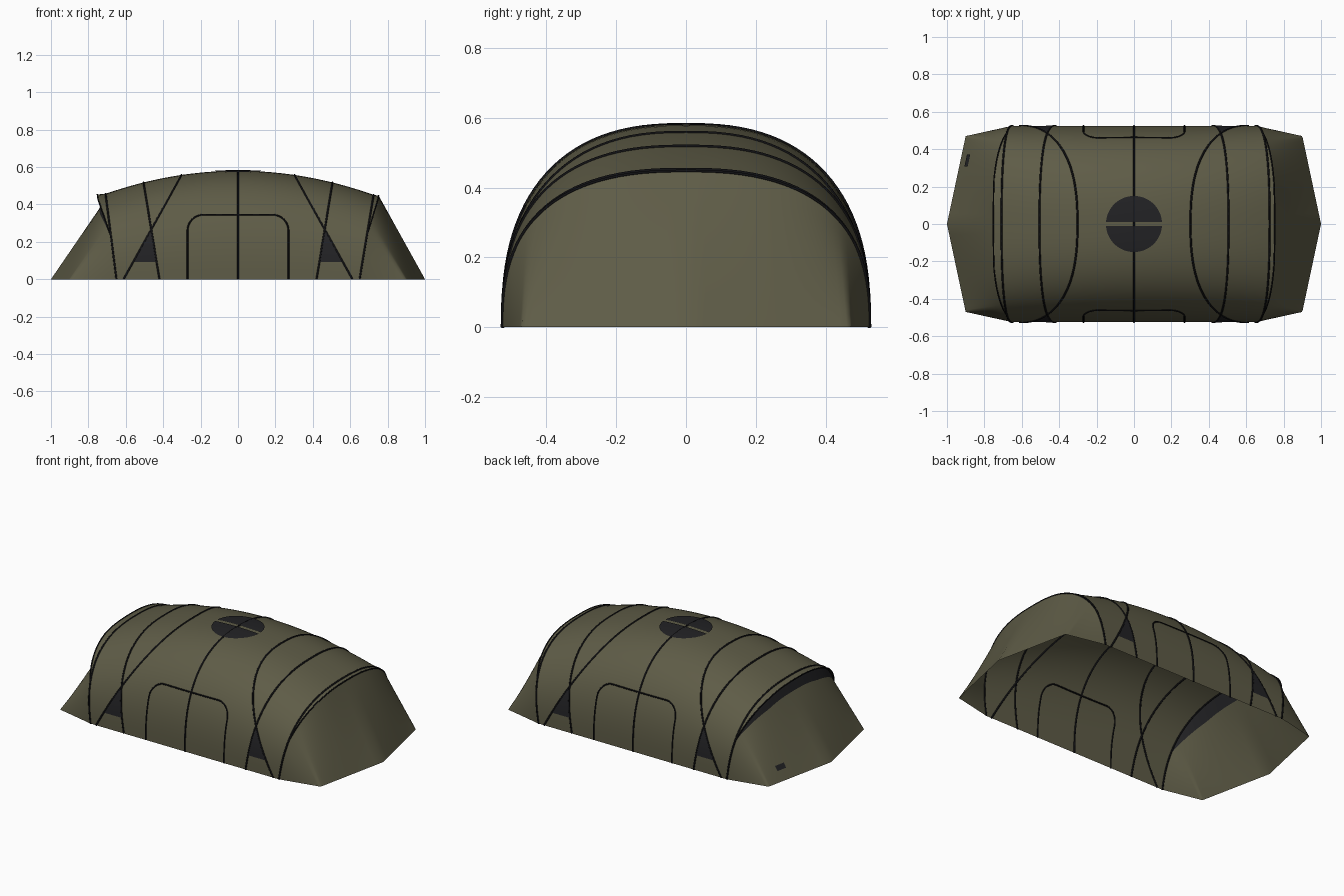
import bpy, math
from mathutils import Vector

if "Cube" in bpy.data.objects:
    bpy.data.objects.remove(bpy.data.objects["Cube"])

W, N = 0.525, 2.5          # half width and roundness of the cross-section
STEPS = 56


def material(name, col):
    m = bpy.data.materials.new(name)
    m.diffuse_color = (*col, 1)
    m.use_nodes = True
    m.node_tree.nodes["Principled BSDF"].inputs["Base Color"].default_value = m.diffuse_color
    return m


OLIVE = material("olive fabric", (0.112, 0.106, 0.062))
MESH = material("dark mesh", (0.016, 0.016, 0.018))
BLACK = material("black pole", (0.005, 0.005, 0.006))


def ridge(x):
    return 0.58 - 0.245 * x * x


def section(t):
    """Unit cross-section: y and height fraction at angle t."""
    c, s = math.cos(t), max(0.0, math.sin(t))
    return W * math.copysign(abs(c) ** (2 / N), c), s ** (2 / N)


def arch_point(xb, xt, t):
    """Point on the roof in a leaning plane, from xb at the ground to xt on top."""
    y, f = section(t)
    x = xb
    for _ in range(8):
        x = xb + (xt - xb) * ridge(x) * f / ridge(xt)
    return Vector((x, y, ridge(x) * f))


def arch(xb, xt):
    return [arch_point(xb, xt, math.pi * i / STEPS) for i in range(STEPS + 1)]


def sheet(name, rows, mat):
    """Smooth grid surface through equal-length rows of points."""
    n = len(rows[0])
    verts = [tuple(p) for r in rows for p in r]
    faces = [(i * n + j, i * n + j + 1, (i + 1) * n + j + 1, (i + 1) * n + j)
             for i in range(len(rows) - 1) for j in range(n - 1)]
    me = bpy.data.meshes.new(name)
    me.from_pydata(verts, [], faces)
    me.materials.append(mat)
    me.shade_smooth()
    ob = bpy.data.objects.new(name, me)
    bpy.context.collection.objects.link(ob)
    return ob


def tube(name, pts, r=0.0055):
    cu = bpy.data.curves.new(name, 'CURVE')
    cu.dimensions = '3D'
    cu.bevel_depth = r
    cu.bevel_resolution = 1
    cu.use_fill_caps = True
    sp = cu.splines.new('POLY')
    sp.points.add(len(pts) - 1)
    for q, p in zip(sp.points, pts):
        q.co = (*p, 1)
    cu.materials.append(BLACK)
    ob = bpy.data.objects.new(name, cu)
    bpy.context.collection.objects.link(ob)


def lerp_rows(a, b, k):
    return [[p.lerp(q, i / k) for p, q in zip(a, b)] for i in range(k + 1)]


def wall(x, z, side, off=0.003):
    """Point on the side wall at a given x and z."""
    y = W * (1 - (z / ridge(x)) ** N) ** (1 / N) + off
    return Vector((x, side * y, z + off * 0.4))


# main body
TOP = {-1: 0.708, 1: 0.725}
rows = []
for i in range(33):
    u = -1 + i / 16
    rows.append(arch(0.65 * u, TOP[1 if u > 0 else -1] * u))
sheet("tent_body", rows, OLIVE)

# poles across the roof
tube("pole_middle", arch(0, 0))
for s, label in ((-1, "left"), (1, "right")):
    tube("pole_end_" + label, arch(s * 0.65, s * TOP[s]))
    tube("pole_upright_" + label, arch(s * 0.42, s * 0.505))
    tube("pole_slanted_" + label, arch(s * 0.612, s * 0.302))


# end panels with a short brim over each
def ground_point(p, s):
    f = p.z / 0.455
    side = 1 if p.y >= 0 else -1
    if abs(p.y) > 0.44:
        t = min(1.0, f / 0.66)
        return Vector((s * (0.65 + 0.25 * t), side * (W - 0.055 * t), 0))
    y = p.y * 0.47 / 0.44
    return Vector((s * (1 - 0.1 * abs(y) / 0.47), y, 0))


for s, label in ((-1, "left"), (1, "right")):
    rim = arch(s * 0.65, s * TOP[s])
    reach = 0.752 - TOP[s]
    wt = [min(1.0, max(0.0, (p.z / 0.455 - 0.5) / 0.45)) for p in rim]
    edge = [p + Vector((s * reach * w, 0, -0.004 * w)) for p, w in zip(rim, wt)]
    sheet("brim_" + label, lerp_rows(rim, edge, 2), OLIVE)
    tube("brim_piping_" + label, [p for p, w in zip(edge, wt) if w > 0], 0.004)
    if s < 0:   # left end has an open dark mesh strip below the brim
        top = [p + Vector((-0.034 * w, 0, -0.08 * w)) for p, w in zip(rim, wt)]
        sheet("end_mesh_vent", lerp_rows(rim, top, 2), MESH)
    else:
        top = edge
    base = [ground_point(p, s) for p in rim]
    sheet("end_panel_" + label, lerp_rows(top, base, 8), OLIVE)

# doors and triangular mesh windows on both long sides
for side, label in ((-1, "front"), (1, "back")):
    half, high, r = 0.27, 0.345, 0.085
    path = [(-half, z * (high - r) / 8) for z in range(9)]
    path += [(-half + r - r * math.cos(a * math.pi / 16),
              high - r + r * math.sin(a * math.pi / 16)) for a in range(1, 9)]
    path += [(-0.1, high), (0, high)]
    path += [(-x, z) for x, z in path[-2::-1]]
    tube("door_seam_" + label, [wall(x, z, side, 0) for x, z in path], 0.0045)
    for s in (-1, 1):
        tri = []
        for i in range(9):
            z = 0.092 + (0.25 - 0.092) * i / 8
            outer, inner = 0.612 - 0.555 * z, 0.42 + 0.167 * z
            tri.append([wall(s * (outer + (inner - outer) * j / 4), z, side)
                        for j in range(5)])
        sheet("window_%s_%s" % (label, "left" if s < 0 else "right"), tri, MESH)

# round roof vent in two halves, with a fabric strip between them
for side, label in ((-1, "front"), (1, "back")):
    half_disc = []
    for i in range(17):
        a = 0.075 + (math.pi / 2 - 0.075) * i / 16
        y, hx = 0.15 * math.sin(a), 0.15 * math.cos(a)
        row = []
        for j in range(13):
            x = hx * (j / 6 - 1)
            z = ridge(x) * (1 - (y / W) ** N) ** (1 / N)
            row.append(Vector((x, side * y, z + 0.004)))
        half_disc.append(row)
    sheet("roof_vent_" + label, half_disc, MESH)

# small tag on the left end panel
tag = []
for y in (0.305, 0.37):
    foot = Vector((-1 + 0.1 * y / 0.47, y, 0))
    up = Vector((0.215, 0, 0.34))
    tag.append([foot + up * k + Vector((-0.006, 0.002, 0.004)) for k in (0.16, 0.24)])
sheet("end_tag", tag, MESH)
